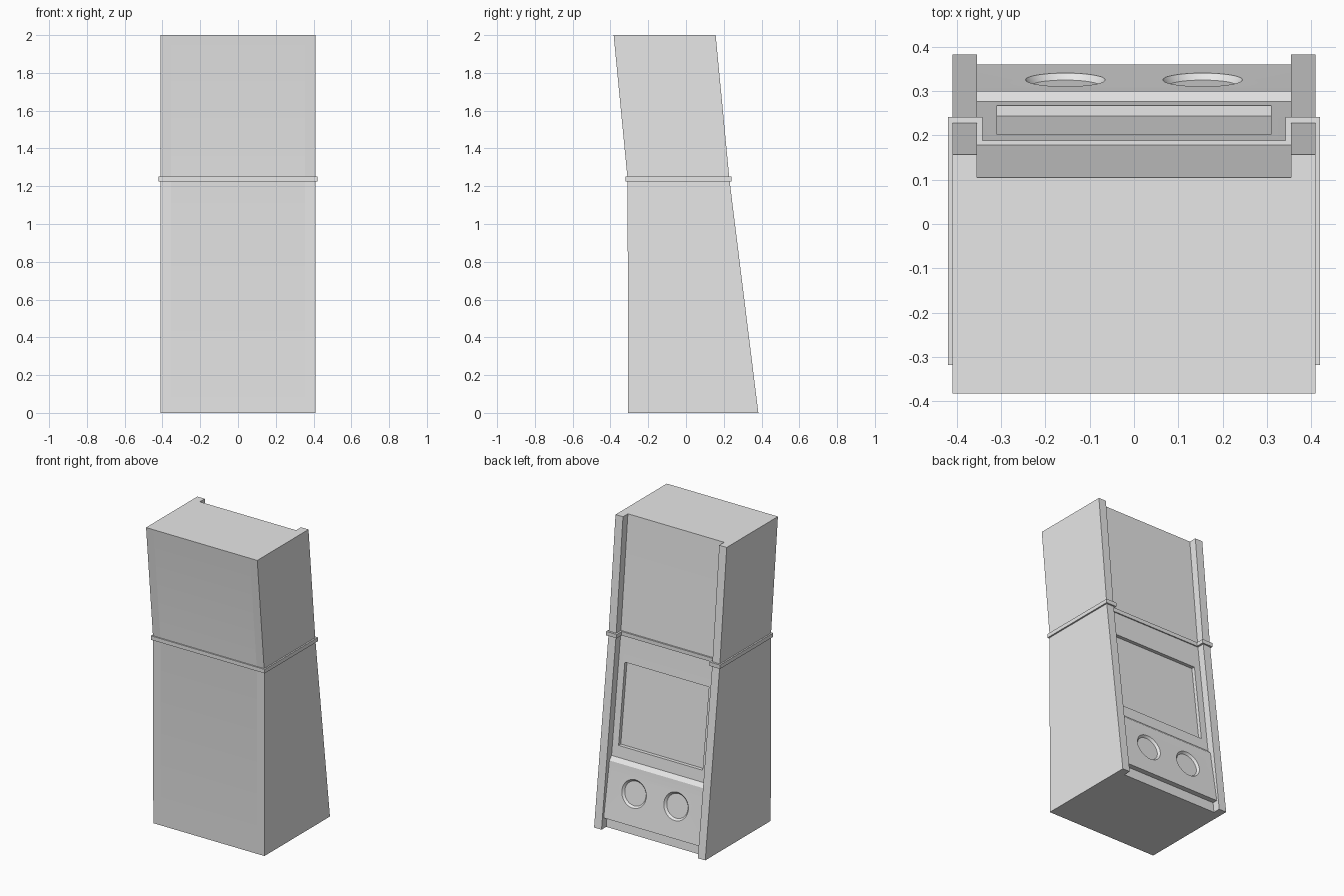
import bpy
import bmesh
from mathutils import Matrix, Vector

cube = bpy.data.objects.get("Cube")
if cube:
    bpy.data.objects.remove(cube, do_unlink=True)

grey = bpy.data.materials.new("light grey")
grey.use_nodes = True
grey.diffuse_color = (0.8, 0.8, 0.8, 1)
grey.node_tree.nodes["Principled BSDF"].inputs["Base Color"].default_value = (0.8, 0.8, 0.8, 1)


def finish(name, bm):
    bmesh.ops.recalc_face_normals(bm, faces=bm.faces)
    mesh = bpy.data.meshes.new(name)
    bm.to_mesh(mesh)
    bm.free()
    mesh.materials.append(grey)
    obj = bpy.data.objects.new(name, mesh)
    bpy.context.collection.objects.link(obj)
    return obj


def extrude(name, points, offset):
    """Solid made by sweeping a closed outline along an offset."""
    bm = bmesh.new()
    face = bm.faces.new([bm.verts.new(p) for p in points])
    moved = bmesh.ops.extrude_face_region(bm, geom=[face], use_keep_orig=True)
    verts = [v for v in moved["geom"] if isinstance(v, bmesh.types.BMVert)]
    bmesh.ops.translate(bm, verts=verts, vec=offset)
    return finish(name, bm)


def slab(name, profile, x0, x1):
    return extrude(name, [(x0, y, z) for y, z in profile], (x1 - x0, 0, 0))


def cut(obj, cutter):
    bpy.context.view_layer.objects.active = obj
    mod = obj.modifiers.new("cut", 'BOOLEAN')
    mod.operation, mod.solver, mod.object = 'DIFFERENCE', 'EXACT', cutter
    bpy.ops.object.modifier_apply(modifier=mod.name)
    bpy.data.objects.remove(cutter, do_unlink=True)


INNER, OUTER = 0.355, 0.41

# Cabinet core: toe kick, speaker panel, rounded ledge, screen panel, upper panel
core = slab("cabinet_core", [
    (-0.307, 0), (0.333, 0), (0.325, 0.07), (0.36, 0.07), (0.307, 0.38),
    (0.30, 0.43), (0.277, 0.455), (0.18, 1.235), (0.105, 2),
    (-0.383, 2), (-0.309, 1.235)], -INNER, INNER)

# Side panels standing proud of the core
for name, s in (("left_side_panel", 1), ("right_side_panel", -1)):
    slab(name, [(-0.307, 0), (0.383, 0), (0.23, 1.235), (0.157, 2),
                (-0.383, 2), (-0.309, 1.235)], s * INNER, s * OUTER)

# Screen recess, sunk parallel to the sloping panel
def panel_y(z):
    return 0.277 - 0.1244 * (z - 0.455)

low, high, depth = 0.53, 1.06, 0.024
cut(core, slab("screen_cutter", [
    (panel_y(low) - depth, low), (panel_y(low) + 0.03, low),
    (panel_y(high) + 0.03, high), (panel_y(high) - depth, high)], -0.31, 0.31))

# Two round speaker dishes
normal = Vector((0, 0.31, 0.053)).normalized()
turn = normal.to_track_quat('Z', 'Y').to_matrix().to_4x4()
for s in (-1, 1):
    bm = bmesh.new()
    bmesh.ops.create_cone(
        bm, cap_ends=True, segments=32, radius1=0.078, radius2=0.102, depth=0.028,
        matrix=Matrix.Translation((s * 0.155, 0.3258, 0.27)) @ turn)
    cut(core, finish("speaker_cutter", bm))

bpy.ops.object.select_all(action='DESELECT')
core.select_set(True)
bpy.context.view_layer.objects.active = core
bpy.ops.object.shade_smooth_by_angle(angle=0.5)

# Trim band wrapping the whole cabinet, stepping in between the side panels
half = [(0.42, -0.319), (0.42, 0.242), (0.342, 0.242), (0.342, 0.189)]
outline = half + [(-x, y) for x, y in reversed(half)]
extrude("trim_band", [(x, y, 1.225) for x, y in outline], (0, 0, 0.026))
